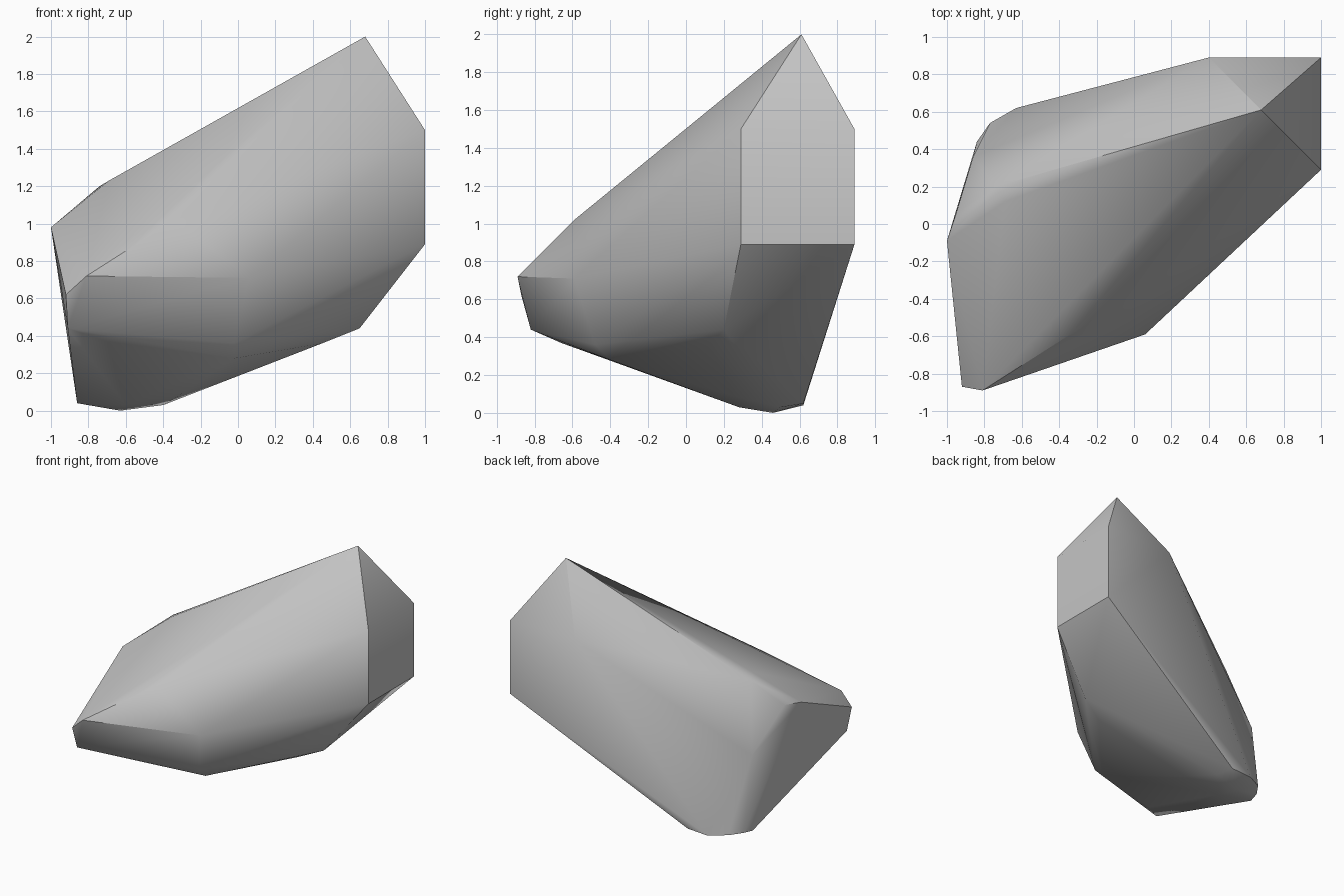
import bpy
import bmesh
from math import radians

default_cube = bpy.data.objects.get("Cube")
if default_cube:
    bpy.data.objects.remove(default_cube, do_unlink=True)


def make_material(name, colour):
    material = bpy.data.materials.new(name)
    material.use_nodes = True
    material.diffuse_color = colour
    shader = next(n for n in material.node_tree.nodes if n.type == "BSDF_PRINCIPLED")
    shader.inputs["Base Color"].default_value = colour
    shader.inputs["Roughness"].default_value = 0.8
    return material


def make_boulder(name, corners, material):
    """Wrap the corner points in a tight skin and merge its flat facets."""
    shape = bmesh.new()
    for corner in corners:
        shape.verts.new(corner)
    hull = bmesh.ops.convex_hull(shape, input=shape.verts[:])
    loose = {v for v in hull["geom_interior"] + hull["geom_unused"]
             if isinstance(v, bmesh.types.BMVert)}
    bmesh.ops.delete(shape, geom=list(loose), context="VERTS")
    bmesh.ops.dissolve_limit(shape, angle_limit=radians(1),
                             verts=shape.verts[:], edges=shape.edges[:])
    bmesh.ops.recalc_face_normals(shape, faces=shape.faces[:])
    mesh = bpy.data.meshes.new(name)
    shape.to_mesh(mesh)
    shape.free()
    mesh.materials.append(material)
    boulder = bpy.data.objects.new(name, mesh)
    bpy.context.collection.objects.link(boulder)
    return boulder


# Squared end with a pointed cap
right, front, back = 1, 0.29, 0.89
low, high = 0.89, 1.5
squared_end = [(right, y, z) for y in (front, back) for z in (low, high)]
squared_end += [(0.4, back, high), (0.68, 0.61, 2), (0.65, 0.2, 0.44)]

# Blunt nose and the rise behind it
nose = [(-0.81, -0.89, 0.72), (-0.92, -0.87, 0.62), (-0.91, -0.82, 0.44),
        (0.06, -0.59, 0.71), (-0.34, -0.59, 1.02)]

# Shoulder ridge and the flank below it
shoulder = [(-1, -0.09, 0.98), (-0.95, 0.06, 1), (-0.69, 0.12, 1.23),
            (-0.74, 0.2, 1.2), (-0.86, 0.36, 0.67)]

# Underside bevel and rounded foot
underside = [(-0.02, -0.48, 0.36), (-0.02, -0.4, 0.28), (-0.7, -0.66, 0.37),
             (0.45, 0.12, 0.36), (-0.3, 0.25, 0.09)]
foot = [(-0.63, 0.46, 0), (-0.4, 0.5, 0.03), (-0.45, 0.62, 0.05),
        (-0.63, 0.62, 0.04), (-0.77, 0.54, 0.05), (-0.84, 0.44, 0.05),
        (-0.86, 0.35, 0.04), (-0.6, 0.28, 0.03)]

stone = make_material("stone grey", (0.55, 0.55, 0.55, 1))
rock = make_boulder("rock", squared_end + nose + shoulder + underside + foot, stone)

# Soft shading with crisp breaks
bpy.ops.object.select_all(action="DESELECT")
rock.select_set(True)
bpy.context.view_layer.objects.active = rock
bpy.ops.object.shade_smooth_by_angle(angle=radians(35))
